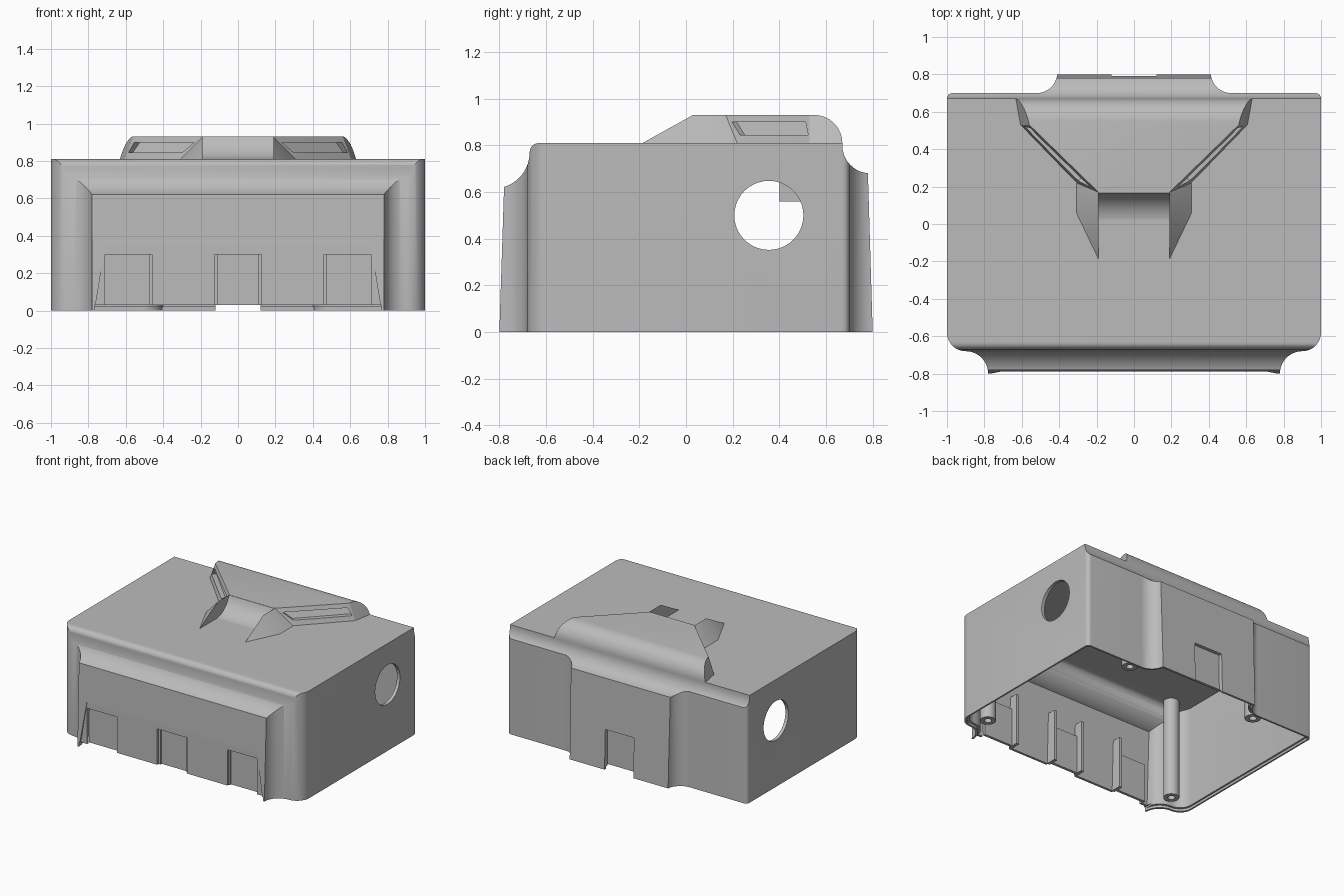
import bpy, bmesh
from math import sin, cos, radians
from mathutils import Vector, Matrix

if "Cube" in bpy.data.objects:
    bpy.data.objects.remove(bpy.data.objects["Cube"], do_unlink=True)

grey = bpy.data.materials.new("plain grey")
grey.use_nodes = True
grey.diffuse_color = (0.5, 0.5, 0.5, 1)
grey.node_tree.nodes["Principled BSDF"].inputs["Base Color"].default_value = (0.5, 0.5, 0.5, 1)


def finish(name, bm):
    bmesh.ops.recalc_face_normals(bm, faces=bm.faces[:])
    mesh = bpy.data.meshes.new(name)
    bm.to_mesh(mesh)
    bm.free()
    mesh.materials.append(grey)
    ob = bpy.data.objects.new(name, mesh)
    bpy.context.scene.collection.objects.link(ob)
    return ob


def arc(cx, cy, r, a, b, n=10):
    angles = [radians(a + (b - a) * i / n) for i in range(n + 1)]
    return [(cx + r * cos(t), cy + r * sin(t)) for t in angles]


def prism(name, pts, axis, lo, hi):
    """Extrude a 2D outline along z (outline in x, y) or x (outline in y, z)."""
    bm = bmesh.new()
    place = (lambda p, h: (p[0], p[1], h)) if axis == "z" else (lambda p, h: (h, p[0], p[1]))
    face = bm.faces.new([bm.verts.new(place(p, lo)) for p in pts])
    top = bmesh.ops.extrude_face_region(bm, geom=[face])["geom"]
    shift = Vector((0, 0, hi - lo)) if axis == "z" else Vector((hi - lo, 0, 0))
    bmesh.ops.translate(bm, vec=shift, verts=[v for v in top if isinstance(v, bmesh.types.BMVert)])
    return finish(name, bm)


def hull(name, pts):
    bm = bmesh.new()
    for p in pts:
        bm.verts.new(p)
    out = bmesh.ops.convex_hull(bm, input=bm.verts[:])
    loose = {v for v in out["geom_interior"] + out["geom_unused"] if isinstance(v, bmesh.types.BMVert)}
    bmesh.ops.delete(bm, geom=list(loose), context="VERTS")
    bmesh.ops.dissolve_limit(bm, angle_limit=0.01, verts=bm.verts[:], edges=bm.edges[:])
    return finish(name, bm)


def box(name, x0, x1, y0, y1, z0, z1):
    return hull(name, [(x, y, z) for x in (x0, x1) for y in (y0, y1) for z in (z0, z1)])


def cylinder(name, r, depth, centre, along_x=False):
    bm = bmesh.new()
    bmesh.ops.create_cone(bm, cap_ends=True, segments=40, radius1=r, radius2=r, depth=depth)
    turn = Matrix.Rotation(radians(90), 4, "Y") if along_x else Matrix()
    bmesh.ops.transform(bm, matrix=Matrix.Translation(centre) @ turn, verts=bm.verts[:])
    return finish(name, bm)


def combine(ob, tool, op="DIFFERENCE"):
    mod = ob.modifiers.new("combine", "BOOLEAN")
    mod.operation, mod.object, mod.solver = op, tool, "EXACT"
    bpy.context.view_layer.objects.active = ob
    bpy.ops.object.modifier_apply(modifier=mod.name)
    bpy.data.objects.remove(tool, do_unlink=True)
    return ob


# Plan outline with rounded corners and coved front and back bulges
half = ([(0.78, -0.9)] + arc(0.9, -0.8, 0.12, 180, 90) + arc(0.9, -0.58, 0.1, -90, 0)
        + arc(0.97, 0.67, 0.03, 0, 90, 5) + arc(0.52, 0.81, 0.11, -90, -180) + [(0.41, 0.9)])
plan = half + [(-x, y) for x, y in reversed(half)]
# Side outline with sloping walls and coved shoulders
side = ([(-0.803, -0.1), (0.803, -0.1)] + arc(0.79, 0.8, 0.12, -95, -180) + [(0.67, 0.81)]
        + arc(-0.63, 0.77, 0.04, 90, 180, 6) + arc(-0.825, 0.77, 0.155, -2, -73, 12))


def solid(name, bottom, top, sx=1, sy=1, sz=1):
    body = prism(name, plan, "z", bottom, top)
    combine(body, prism("side_cutter", side, "x", -1.2, 1.2), "INTERSECT")
    body.data.transform(Matrix.Diagonal((sx, sy, sz, 1)))
    return body


# Hollow housing, open below, with a stepped rim
housing = solid("housing", 0, 1)
combine(housing, solid("cavity", -0.09, 1, 0.975, 0.96, 0.97))
combine(housing, solid("rim_step", -0.08, 0.018, 0.988, 0.98))

# Round openings through both sides
combine(housing, cylinder("side_hole", 0.148, 3, (0, 0.355, 0.5), True))

# Sunken front panel and gap below it
combine(housing, hull("panel_cutter", [(s * x, y, z) for s in (-1, 1) for y in (-0.9, -0.785)
                                       for x, z in ((0.775, -0.05), (0.71, 0.345))]))
combine(housing, box("front_gap", -0.768, 0.768, -0.9, -0.72, -0.05, 0.03))

# Pockets in the front wall and one notch in the back, each with a backing plate
for i, x in enumerate((-0.585, 0, 0.585)):
    combine(housing, box("pocket", x - 0.125, x + 0.125, -0.9, -0.75, -0.05, 0.3))
    box(f"pocket_back_{i + 1}", x - 0.13, x + 0.13, -0.755, -0.735, 0.03, 0.32)
combine(housing, box("back_notch", -0.12, 0.12, 0.72, 0.9, -0.05, 0.3))
box("notch_back", -0.14, 0.14, 0.745, 0.765, 0.03, 0.32)

# Upright ribs inside the front wall
for i, x in enumerate((-0.46, -0.12, 0.12, 0.46)):
    box(f"front_rib_{i + 1}", x - 0.012, x + 0.012, -0.77, -0.69, 0.03, 0.42)

# Screw posts and a hanging block inside
for i, (x, y) in enumerate(((-0.82, -0.58), (0.82, -0.58), (-0.55, 0.61), (0.55, 0.61))):
    post = cylinder(f"screw_post_{i + 1}", 0.055, 0.77, (x, y, 0.415))
    combine(post, cylinder("screw_hole", 0.025, 0.2, (x, y, 0.03)))
box("hanging_block", -0.8, -0.6, 0.4, 0.56, 0.56, 0.8)

# Raised roof plateau, spreading towards the back
outline = [(0.19, 0.17, 0.8), (0.31, 0.22, 0.8), (0.61, 0.53, 0.8), (0.64, 0.7, 0.8),
           (0.19, 0.17, 0.93), (0.56, 0.53, 0.93), (0.6, 0.7, 0.93)]
plateau = hull("roof_plateau", [(s * x, y, z) for s in (-1, 1) for x, y, z in outline])
rounding = [(-0.3, 0.7), (0.67, 0.7)] + arc(0.55, 0.81, 0.12, 0, 80) + [(0.5, 0.94), (-0.3, 0.94)]
combine(plateau, prism("rounding", rounding, "x", -1, 1), "INTERSECT")

# Long slots sunk in the plateau flanks
run, out = Vector((0.695, 0.719, 0)), Vector((0.719, -0.695, 0))
for s in (-1, 1):
    pts = []
    for d, z in ((-0.07, 0.9), (0.38, 0.9), (0.0, 0.845), (0.41, 0.845)):
        p = Vector((0.31, 0.22, z)) + run * d - out * 0.43 * (z - 0.81)
        pts += [p + out * 0.06, p - out * 0.03]
    combine(plateau, hull("slot", [(s * p.x, p.y, p.z) for p in pts]))

# Pointed wedges at the plateau's front and the hollow ramp between them
wedge = [(0.19, -0.19, 0.808), (0.19, 0.03, 0.93), (0.19, 0.17, 0.93),
         (0.31, 0.06, 0.808), (0.31, 0.22, 0.808), (0.19, 0.22, 0.808)]
for s, label in ((-1, "right"), (1, "left")):
    hull(f"wedge_{label}", [(s * x, y, z) for x, y, z in wedge])
ramp = [(0.2, 0.8), (0.2, 0.929)] + arc(0.0, 0.98, 0.172, -17, -90) + [(0.0, 0.8)]
prism("front_ramp", ramp, "x", -0.19, 0.19)

# Smooth curved faces and keep hard edges
bpy.ops.object.select_all(action="DESELECT")
for ob in bpy.context.scene.objects:
    if ob.type == "MESH":
        ob.select_set(True)
        bpy.context.view_layer.objects.active = ob
bpy.ops.object.shade_smooth_by_angle(angle=radians(28))
